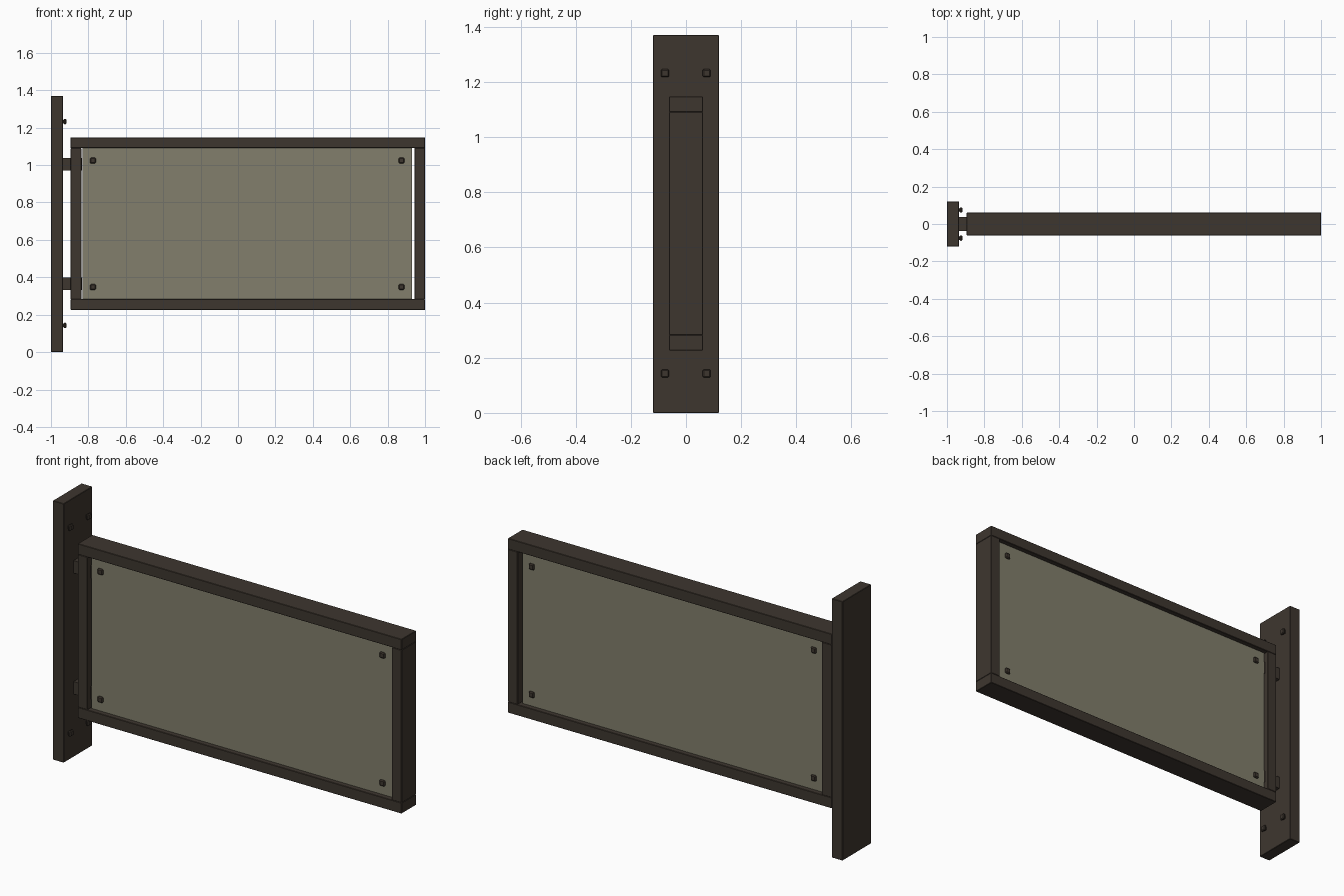
import bpy, bmesh

if "Cube" in bpy.data.objects:
    bpy.data.objects.remove(bpy.data.objects["Cube"])

def material(name, rgba):
    m = bpy.data.materials.new(name)
    m.diffuse_color = rgba
    m.use_nodes = True
    m.node_tree.nodes["Principled BSDF"].inputs["Base Color"].default_value = m.diffuse_color
    return m

brown = material("dark_brown", (0.048, 0.037, 0.028, 1.0))
glass = material("translucent_panel", (0.223, 0.212, 0.150, 0.5))

def box(name, x, y, z, mat, bevel=0.0):
    """Box from min/max pairs on each axis, with optional small chamfer."""
    bm = bmesh.new()
    bmesh.ops.create_cube(bm, size=1.0)
    for v in bm.verts:
        v.co = [(r[0] + r[1]) / 2 + c * (r[1] - r[0]) for c, r in zip(v.co, (x, y, z))]
    if bevel:
        bmesh.ops.bevel(bm, geom=bm.edges[:], offset=bevel, segments=1, affect='EDGES')
    me = bpy.data.meshes.new(name)
    bm.to_mesh(me)
    bm.free()
    me.materials.append(mat)
    ob = bpy.data.objects.new(name, me)
    bpy.context.collection.objects.link(ob)
    return ob

def around(c, r):
    return (c - r, c + r)

# Wall plate
box("wall_plate", (-1, -0.936), (-0.12, 0.12), (0, 1.37), brown, 0.002)

# Wall plate bolts: thin neck and chamfered head
for z in (0.143, 1.232):
    for y in (-0.076, 0.075):
        box("wall_bolt_neck", (-0.94, -0.925), around(y, 0.009), around(z, 0.009), brown)
        box("wall_bolt_head", (-0.932, -0.918), around(y, 0.0145), around(z, 0.0145), brown, 0.004)

# Mounting arms passing through the inner post
for z in (0.365, 1.005):
    box("mounting_arm", (-0.94, -0.833), around(0, 0.037), around(z, 0.033), brown)

# Frame
for name, z in (("bottom_bar", (0.226, 0.283)), ("top_bar", (1.091, 1.148))):
    box(name, (-0.895, 1), (-0.061, 0.061), z, brown, 0.002)
for name, x in (("inner_post", (-0.895, -0.838)), ("outer_post", (0.943, 1))):
    box(name, x, (-0.061, 0.061), (0.283, 1.091), brown, 0.002)

# Sign panel
box("sign_panel", (-0.832, 0.931), (-0.036, 0.036), (0.284, 1.09), glass)

# Panel bolts on both faces
for x in (-0.776, 0.874):
    for z in (0.348, 1.024):
        for s in (-1, 1):
            box("panel_bolt", around(x, 0.0155), around(s * 0.041, 0.007), around(z, 0.0155), brown, 0.005)
